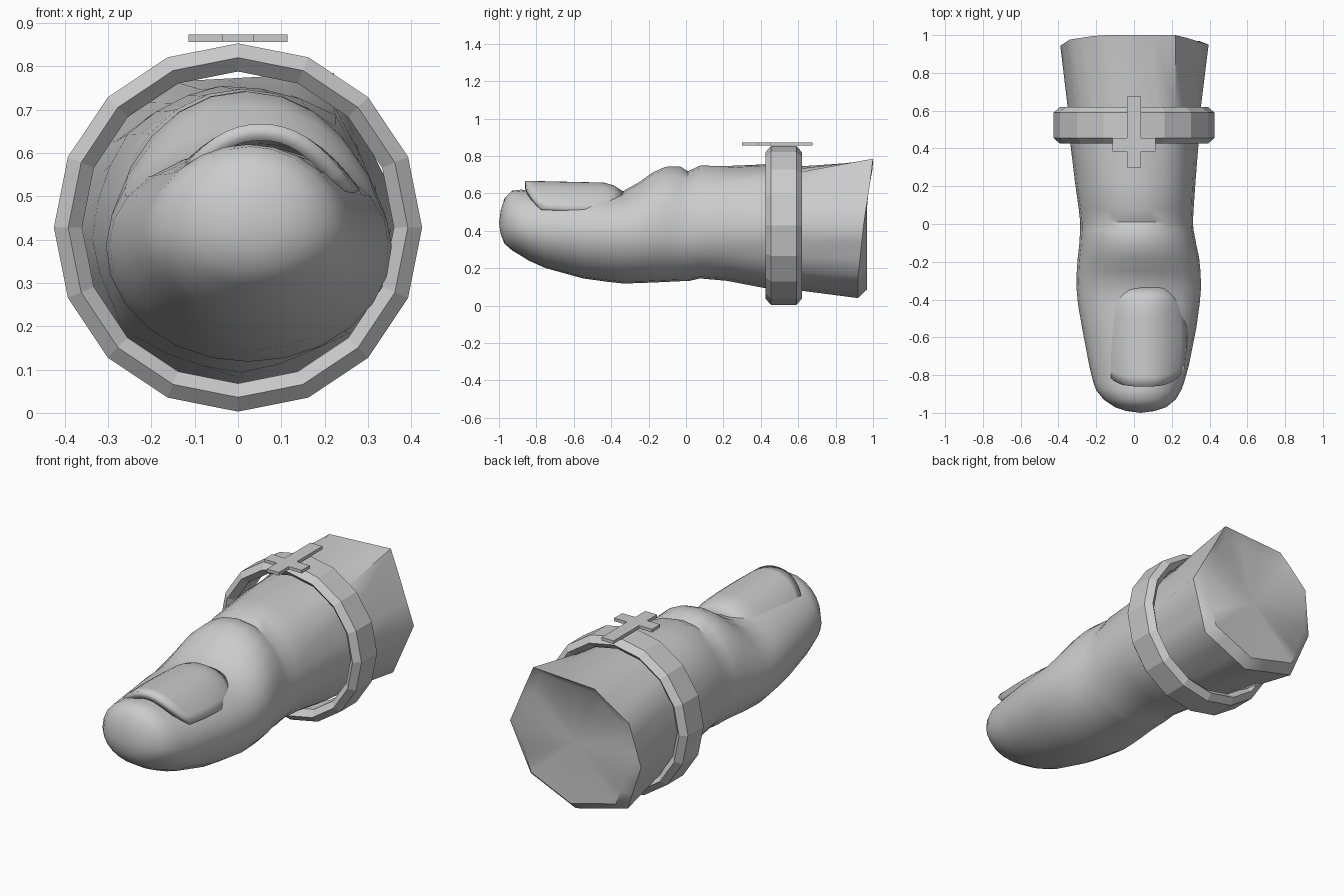
import bpy, bmesh, math

if "Cube" in bpy.data.objects:
    bpy.data.objects.remove(bpy.data.objects["Cube"])

N = 24


def make_object(name, bm, angle=None):
    bmesh.ops.recalc_face_normals(bm, faces=bm.faces[:])
    mesh = bpy.data.meshes.new(name)
    bm.to_mesh(mesh)
    bm.free()
    ob = bpy.data.objects.new(name, mesh)
    bpy.context.collection.objects.link(ob)
    if angle:
        bpy.ops.object.select_all(action='DESELECT')
        ob.select_set(True)
        bpy.context.view_layer.objects.active = ob
        bpy.ops.object.shade_smooth_by_angle(angle=math.radians(angle))
    return ob


def bridge(bm, a, b):
    n = len(a)
    for i in range(n):
        bm.faces.new((a[i], a[(i + 1) % n], b[(i + 1) % n], b[i]))


# Finger: lofted sections (y, x left, x right, z bottom, z top, z widest, blend to cut end)
sections = [
    (-0.990, -0.04, 0.11, 0.38, 0.51, 0.44, 0),
    (-0.970, -0.10, 0.17, 0.33, 0.575, 0.44, 0),
    (-0.930, -0.16, 0.22, 0.295, 0.615, 0.43, 0),
    (-0.880, -0.20, 0.25, 0.265, 0.62, 0.42, 0),
    (-0.840, -0.215, 0.265, 0.24, 0.615, 0.41, 0),
    (-0.750, -0.237, 0.29, 0.20, 0.615, 0.40, 0),
    (-0.550, -0.275, 0.33, 0.145, 0.615, 0.39, 0),
    (-0.420, -0.297, 0.348, 0.127, 0.61, 0.39, 0),
    (-0.335, -0.305, 0.355, 0.118, 0.612, 0.385, 0),
    (-0.250, -0.303, 0.352, 0.12, 0.66, 0.385, 0),
    (-0.180, -0.298, 0.345, 0.123, 0.71, 0.385, 0),
    (-0.110, -0.29, 0.33, 0.126, 0.742, 0.39, 0),
    (-0.030, -0.285, 0.315, 0.13, 0.743, 0.39, 0),
    (0.010, -0.285, 0.312, 0.13, 0.718, 0.39, 0),
    (0.075, -0.292, 0.315, 0.145, 0.748, 0.40, 0),
    (0.220, -0.308, 0.322, 0.138, 0.748, 0.41, 0.1),
    (0.420, -0.33, 0.335, 0.10, 0.765, 0.41, 0.3),
    (0.620, -0.352, 0.352, 0.08, 0.768, 0.42, 0.6),
]
cut_end = [(0.395, 0.43), (0.22, 0.785), (-0.15, 0.765), (-0.34, 0.62),
           (-0.39, 0.38), (-0.29, 0.12), (0.02, 0.04), (0.29, 0.16)]


def end_point(i):
    k, t = divmod(i * 8 / N, 1)
    a, b = cut_end[int(k) % 8], cut_end[(int(k) + 1) % 8]
    return a[0] + (b[0] - a[0]) * t, a[1] + (b[1] - a[1]) * t


bm = bmesh.new()
rings = []
for y, x0, x1, z0, z1, zm, blend in sections:
    ring = []
    for i in range(N):
        a = 2 * math.pi * i / N
        s = math.sin(a)
        x = (x0 + x1) / 2 + (x1 - x0) / 2 * math.cos(a)
        z = zm + s * ((z1 - zm) if s > 0 else (zm - z0))
        ex, ez = end_point(i)
        f = 0.9
        ex, ez = ex * f, 0.42 + (ez - 0.42) * f
        ring.append(bm.verts.new((x + (ex - x) * blend, y, z + (ez - z) * blend)))
    rings.append(ring)
# Cut end with a small rolled rim
for scale, push in ((1, 0), (0.88, 0.015)):
    ring = []
    for i in range(N):
        x, z = end_point(i)
        y = 0.92 + 0.095 * (z - 0.04) / 0.745 - 0.02 * abs(x) / 0.39
        y = min(y, 1.0) if push == 0 else 0.968
        ring.append(bm.verts.new((x * scale, y, 0.42 + (z - 0.42) * scale)))
    rings.append(ring)
for a, b in zip(rings, rings[1:]):
    bridge(bm, a, b)
for ring, centre in ((rings[0], (0.035, -1.0, 0.44)), (rings[-1], (0, 0.96, 0.42))):
    c = bm.verts.new(centre)
    for i in range(N):
        bm.faces.new((ring[i], ring[(i + 1) % N], c))
make_object("finger", bm, 45)

# Fingernail: arched, rounded patch with thickness
bm = bmesh.new()
U, V = 16, 10
grid = []
for j in range(V + 1):
    v = j / V
    row = []
    for i in range(U + 1):
        u = -1 + 2 * i / U
        front = -0.86 + 0.085 * abs(u) ** 3.5
        back = -0.335 - 0.09 * abs(u) ** 4
        half = 0.212 + 0.016 * math.sin(math.pi * v)
        drop = 0.045 * max(0, (v - 0.82) / 0.18) ** 1.5 * (1 - u * u)
        z = 0.667 - 0.012 * v - 0.145 * abs(u) ** 2.2 - drop
        row.append(bm.verts.new((0.053 + half * u, front + (back - front) * v, z)))
    grid.append(row)
for j in range(V):
    for i in range(U):
        bm.faces.new((grid[j][i], grid[j][i + 1], grid[j + 1][i + 1], grid[j + 1][i]))
nail = make_object("fingernail", bm, 45)
solid = nail.modifiers.new("thickness", 'SOLIDIFY')
solid.thickness = 0.038
solid.offset = -1

# Ring band: 16-sided lathe of a chamfered profile (radius, y)
bm = bmesh.new()
profile = [(0.36, 0.455), (0.392, 0.425), (0.425, 0.455),
           (0.425, 0.59), (0.392, 0.62), (0.36, 0.59)]
loops = []
for k in range(16):
    a = 2 * math.pi * k / 16
    loops.append([bm.verts.new((r * math.sin(a), y, 0.428 + r * math.cos(a)))
                  for r, y in profile])
for k in range(16):
    bridge(bm, loops[k], loops[(k + 1) % 16])
make_object("ring_band", bm)

# Cross plate on top of the ring
bm = bmesh.new()
w, arm = 0.036, 0.114
half = [(w, 0.30), (w, 0.385), (arm, 0.385), (arm, 0.455), (w, 0.455), (w, 0.675)]
outline = half + [(-x, y) for x, y in reversed(half)]
face = bm.faces.new([bm.verts.new((x, y, 0.856)) for x, y in outline])
top = bmesh.ops.extrude_face_region(bm, geom=[face])
bmesh.ops.translate(bm, vec=(0, 0, 0.017),
                    verts=[g for g in top["geom"] if isinstance(g, bmesh.types.BMVert)])
make_object("ring_cross", bm)
